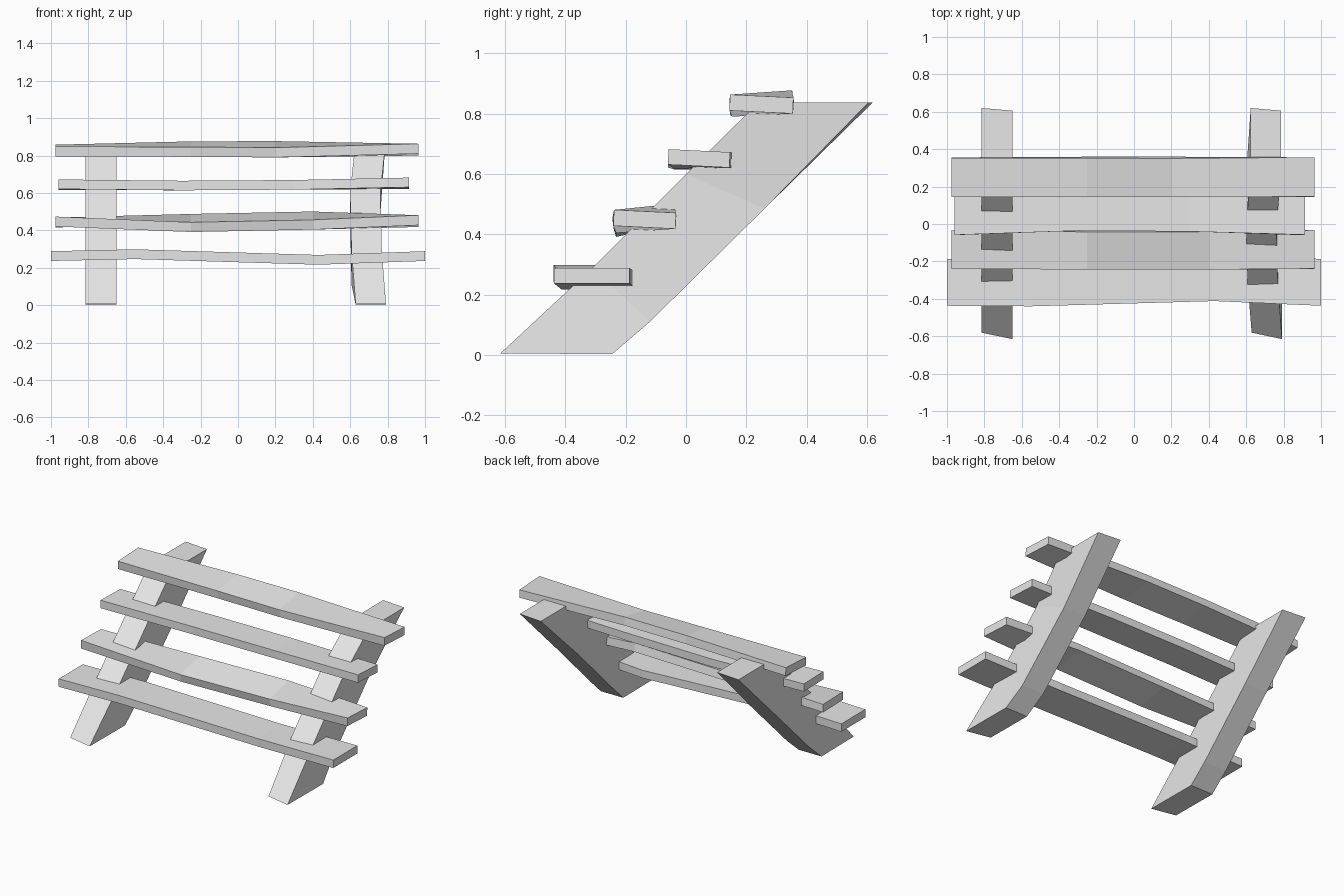
import bpy
import bmesh
from mathutils import Matrix, Vector

cube = bpy.data.objects.get("Cube")
if cube:
    bpy.data.objects.remove(cube, do_unlink=True)

grey = bpy.data.materials.new("plain grey")
grey.use_nodes = True
grey.diffuse_color = (0.8, 0.8, 0.8, 1)
grey.node_tree.nodes["Principled BSDF"].inputs["Base Color"].default_value = (0.8, 0.8, 0.8, 1)


def loft(name, sections):
    """Join a row of four-cornered sections into one closed, flat-faced solid."""
    bm = bmesh.new()
    rings = [[bm.verts.new(p) for p in ring] for ring in sections]
    for a, b in zip(rings, rings[1:]):
        for i in range(4):
            j = (i + 1) % 4
            bm.faces.new((a[i], a[j], b[j], b[i]))
    bm.faces.new(rings[0])
    bm.faces.new(rings[-1])
    bmesh.ops.recalc_face_normals(bm, faces=bm.faces)
    mesh = bpy.data.meshes.new(name)
    bm.to_mesh(mesh)
    bm.free()
    mesh.materials.append(grey)
    obj = bpy.data.objects.new(name, mesh)
    bpy.context.collection.objects.link(obj)
    return obj


def tread(name, width, thickness, stations):
    """Warped plank; each station is x, y, z and how far its back edge rises."""
    sections = []
    for x, y, z, rise in stations:
        turn = Matrix.Rotation(rise / width, 3, 'X')
        sections.append([
            Vector((x, y, z)) + turn @ Vector((0, sy * width / 2, sz * thickness / 2))
            for sy, sz in ((-1, -1), (1, -1), (1, 1), (-1, 1))])
    return loft(name, sections)


def stringer(name, x, width, bows):
    """Slanted side beam with level ends, a cut heel and a sideways bow."""
    # front y, front z, back y, back z, skew of front and back edges
    profile = [(-0.598, 0.006, -0.245, 0.003, 0.017, 0.0),
               (-0.31, 0.29, -0.12, 0.11, 0.0, 0.0),
               (0.0, 0.60, 0.26, 0.485, 0.0, 0.0),
               (0.24, 0.838, 0.613, 0.838, 0.0, 0.007)]
    sections = []
    for (fy, fz, by, bz, fs, bs), bow in zip(profile, bows):
        left, right = x + bow - width / 2, x + bow + width / 2
        sections.append([(left, fy + fs, fz), (right, fy - fs, fz),
                         (right, by - bs, bz), (left, by + bs, bz)])
    return loft(name, sections)


# Side beams
stringer("right_stringer", -0.733, 0.165, (0, 0, 0, 0))
stringer("left_stringer", 0.71, 0.162, (0, -0.022, -0.03, -0.005))

# Treads, lowest to highest
tread("first_tread", 0.25, 0.052, [
    (-1.0, -0.312, 0.263, 0), (-0.55, -0.315, 0.273, 0),
    (0.43, -0.287, 0.243, 0), (1.0, -0.312, 0.263, 0)])
tread("second_tread", 0.206, 0.053, [
    (-0.975, -0.137, 0.445, -0.005), (-0.25, -0.137, 0.440, 0.045),
    (0.4, -0.137, 0.453, 0.045), (0.965, -0.137, 0.450, -0.010)])
tread("third_tread", 0.204, 0.051, [
    (-0.96, 0.043, 0.645, -0.004), (-0.3, 0.066, 0.640, 0),
    (0.3, 0.062, 0.644, 0), (0.915, 0.043, 0.652, -0.010)])
tread("fourth_tread", 0.210, 0.053, [
    (-0.975, 0.250, 0.827, 0.010), (-0.25, 0.252, 0.835, 0.030),
    (0.2, 0.252, 0.834, 0.035), (0.965, 0.250, 0.832, -0.010)])
